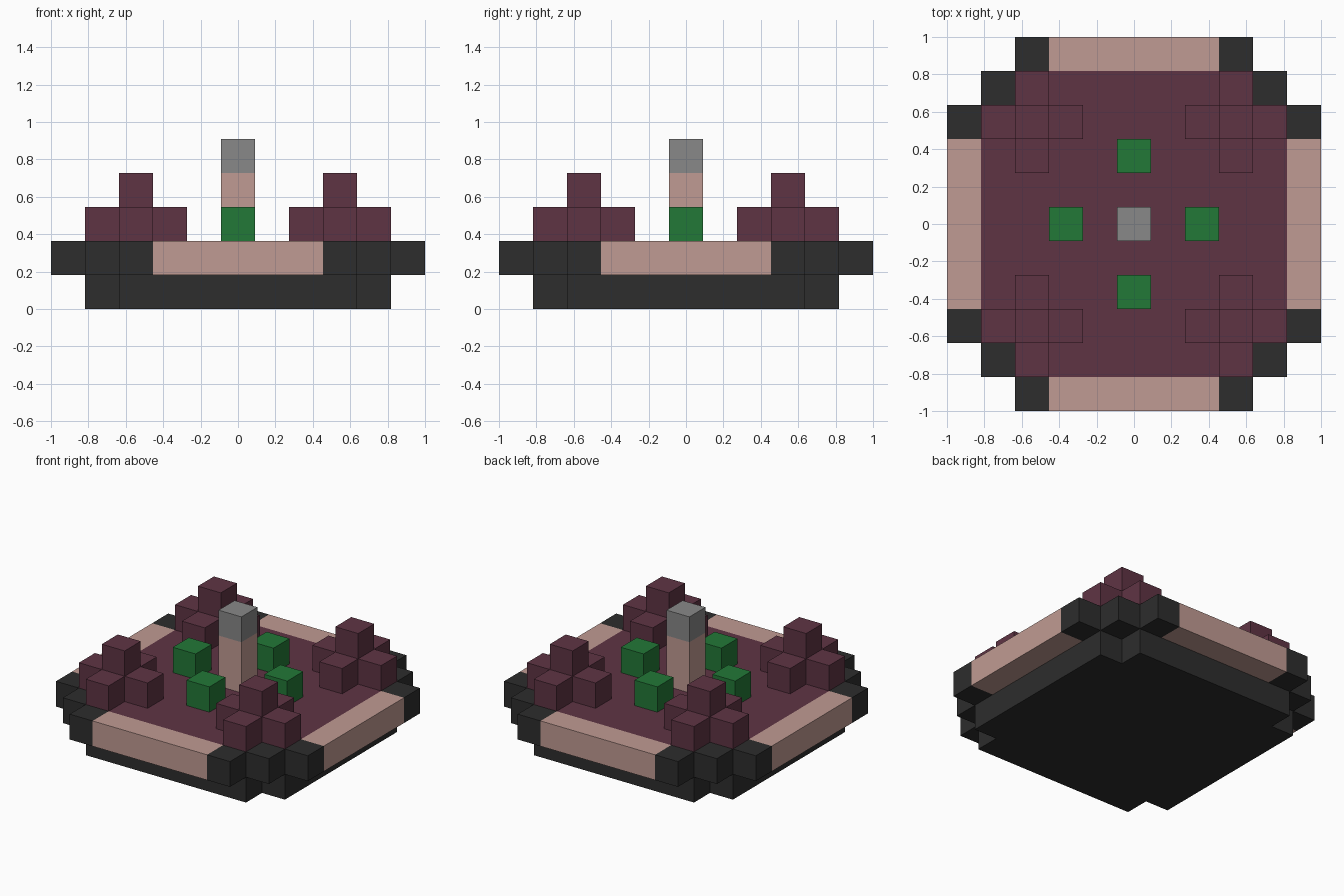
import bpy
import bmesh
from mathutils import Vector

cube = bpy.data.objects.get("Cube")
if cube:
    bpy.data.objects.remove(cube, do_unlink=True)

U = 2 / 11  # size of one block; the model is 11 blocks wide


def material(name, *srgb):
    lin = [((c / 255 + 0.055) / 1.055) ** 2.4 for c in srgb] + [1]
    m = bpy.data.materials.new(name)
    m.use_nodes = True
    m.diffuse_color = lin
    m.node_tree.nodes["Principled BSDF"].inputs["Base Color"].default_value = lin
    return m


BLACK = material("charcoal stone", 45, 45, 45)
PINK = material("pale pink stone", 192, 155, 147)
PLUM = material("plum", 95, 52, 68)
GREEN = material("green", 34, 120, 55)
GRAY = material("gray", 136, 136, 136)


def finish(name, bm, mat):
    mesh = bpy.data.meshes.new(name)
    bmesh.ops.recalc_face_normals(bm, faces=bm.faces)
    bm.to_mesh(mesh)
    bm.free()
    mesh.materials.append(mat)
    obj = bpy.data.objects.new(name, mesh)
    bpy.context.scene.collection.objects.link(obj)


def blocks(name, mat, cells):
    """Boxes given as (column, row, layer, width, depth, height) in blocks."""
    bm = bmesh.new()
    for x, y, layer, w, d, h in cells:
        verts = bmesh.ops.create_cube(bm, size=U)["verts"]
        bmesh.ops.scale(bm, vec=(w, d, h), verts=verts)
        bmesh.ops.translate(bm, vec=Vector((x, y, layer + h / 2)) * U, verts=verts)
    finish(name, bm, mat)


def notched_slab(name, mat, layer):
    """Square slab, nine blocks wide, with one block missing at each corner."""
    a, b = 4.5, 3.5
    quarter = [(a, b), (b, b), (b, a)]
    outline = []
    for _ in range(4):
        outline += quarter
        quarter = [(-y, x) for x, y in quarter]
    bm = bmesh.new()
    face = bm.faces.new([bm.verts.new(Vector((x, y, layer)) * U) for x, y in outline])
    top = bmesh.ops.extrude_face_region(bm, geom=[face])["geom"]
    bmesh.ops.translate(bm, vec=(0, 0, U),
                        verts=[v for v in top if isinstance(v, bmesh.types.BMVert)])
    finish(name, bm, mat)


SIDES = [(1, 0), (-1, 0), (0, 1), (0, -1)]
CORNERS = [(sx, sy) for sx in (-1, 1) for sy in (-1, 1)]

# Foundation and floor
notched_slab("foundation", BLACK, 0)
notched_slab("floor", PLUM, 1)

# Rim: a pale strip on each side, stepped dark blocks at each corner
blocks("rim_strips", PINK,
       [(5 * x, 5 * y, 1, 1 + 4 * abs(y), 1 + 4 * abs(x), 1) for x, y in SIDES])
blocks("rim_corners", BLACK,
       [(sx * i, sy * (8 - i), 1, 1, 1, 1) for sx, sy in CORNERS for i in (3, 4, 5)])

# Corner mounds: a two-block core with a block on each side
for sx, sy in CORNERS:
    name = f"mound_{'back' if sy > 0 else 'front'}_{'left' if sx > 0 else 'right'}"
    arms = [(3 * sx + x, 3 * sy + y, 2, 1, 1, 1) for x, y in SIDES]
    blocks(name, PLUM, [(3 * sx, 3 * sy, 2, 1, 1, 2)] + arms)

# Central pillar with its cap, ringed by green blocks
blocks("pillar", PINK, [(0, 0, 2, 1, 1, 2)])
blocks("pillar_cap", GRAY, [(0, 0, 4, 1, 1, 1)])
blocks("green_blocks", GREEN, [(2 * x, 2 * y, 2, 1, 1, 1) for x, y in SIDES])
